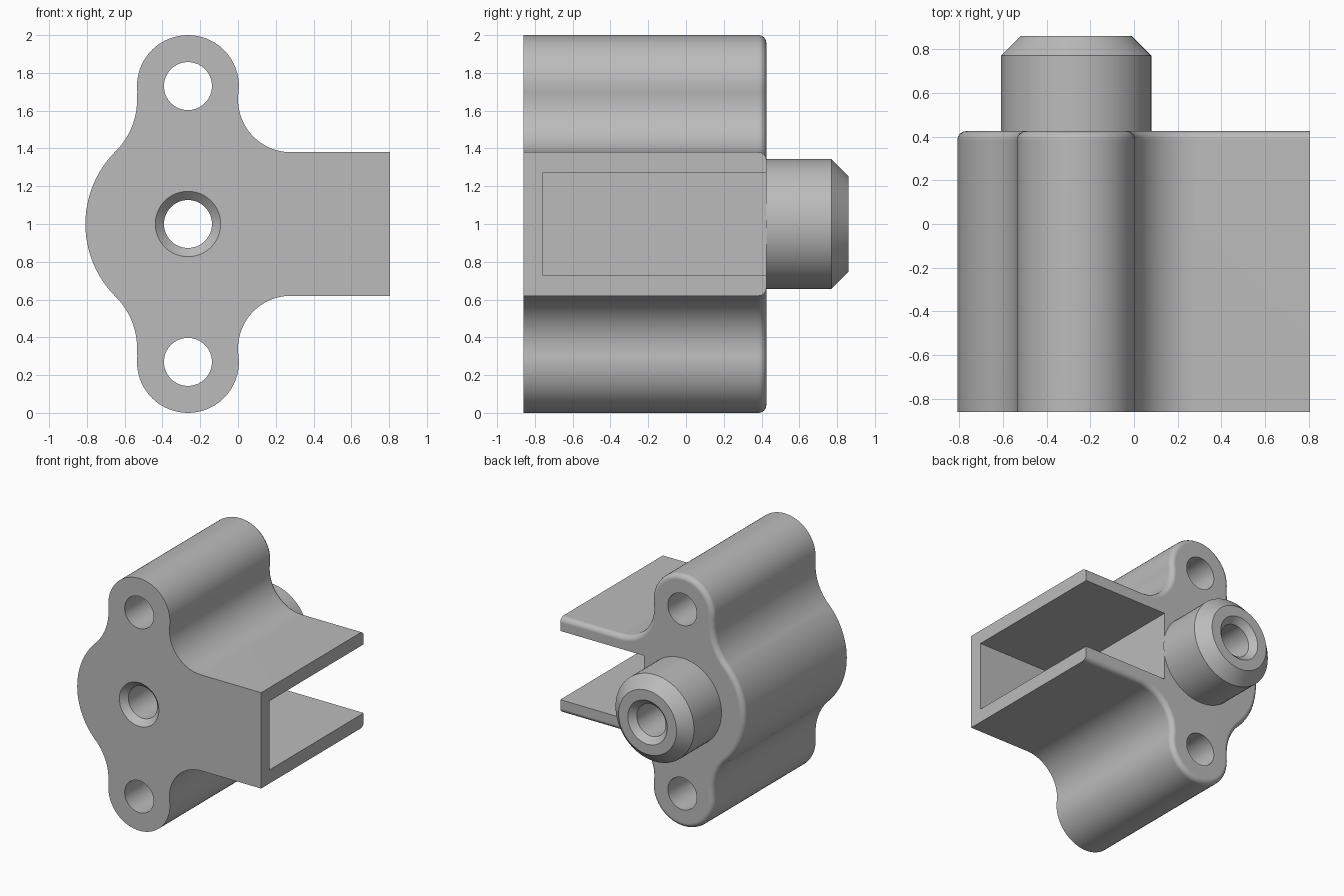
import bpy, bmesh
from math import cos, sin, radians, pi

if "Cube" in bpy.data.objects:
    bpy.data.objects.remove(bpy.data.objects["Cube"], do_unlink=True)

FRONT, BACK, TIP = -0.86, 0.425, 0.86
AXIS_X, MID_Z, LOBE_Z = -0.265, 1.0, 1.73
HOLE_R, RIM_R = 0.127, 0.173

grey = bpy.data.materials.new("plain grey")
grey.use_nodes = True
colour = (0.5, 0.5, 0.5, 1)
grey.diffuse_color = colour
grey.node_tree.nodes["Principled BSDF"].inputs["Base Color"].default_value = colour


def add_object(name, bm):
    bmesh.ops.recalc_face_normals(bm, faces=bm.faces)
    mesh = bpy.data.meshes.new(name)
    bm.to_mesh(mesh)
    bm.free()
    obj = bpy.data.objects.new(name, mesh)
    mesh.materials.append(grey)
    bpy.context.collection.objects.link(obj)
    return obj


def arc(cx, cz, r, a0, a1, n):
    angles = [radians(a0 + (a1 - a0) * i / n) for i in range(n + 1)]
    return [(cx + r * cos(a), cz + r * sin(a)) for a in angles]


def lathe(name, profile, z, closed=False):
    """Spin (radius, y) points around an axis parallel to y."""
    bm = bmesh.new()
    verts = [bm.verts.new((AXIS_X + r, y, z)) for r, y in profile]
    pairs = list(zip(verts, verts[1:]))
    if closed:
        pairs.append((verts[-1], verts[0]))
    edges = [bm.edges.new(p) for p in pairs]
    bmesh.ops.spin(bm, geom=verts + edges, cent=(AXIS_X, 0, z), axis=(0, 1, 0),
                   angle=2 * pi, steps=64)
    bmesh.ops.remove_doubles(bm, verts=bm.verts, dist=1e-4)
    return add_object(name, bm)


def activate(obj):
    bpy.ops.object.select_all(action='DESELECT')
    obj.select_set(True)
    bpy.context.view_layer.objects.active = obj


def cut(obj, cutter):
    mod = obj.modifiers.new("cut", 'BOOLEAN')
    mod.operation, mod.solver, mod.object = 'DIFFERENCE', 'EXACT', cutter
    activate(obj)
    bpy.ops.object.modifier_apply(modifier=mod.name)
    bpy.data.objects.remove(cutter, do_unlink=True)


def smooth(obj):
    activate(obj)
    bpy.ops.object.shade_smooth_by_angle(angle=radians(30))
    mod = obj.modifiers.new("flat face normals", 'WEIGHTED_NORMAL')
    mod.keep_sharp = True
    bpy.ops.object.modifier_apply(modifier=mod.name)


# Upper half of the outline: arm, inner fillet, lobe, outer fillet, rounded side
END_X = 0.805
upper = [(END_X, 1.38)]
upper += arc(0.28, 1.66, 0.28, 270, 175, 16)
upper += arc(AXIS_X, LOBE_Z, 0.27, -6, 187, 36)
upper += arc(-0.925, 1.66, 0.391, 3.5, -44, 10)
upper += arc(AXIS_X, MID_Z, 0.543, 135, 180, 12)
lower = [(x, 2 * MID_Z - z) for x, z in reversed(upper[:-1])]

# Body: extruded outline with a rounded back rim, sharp at the arm's end
bm = bmesh.new()
face = bm.faces.new([bm.verts.new((x, FRONT, z)) for x, z in upper + lower])
extruded = bmesh.ops.extrude_face_region(bm, geom=[face])["geom"]
bmesh.ops.translate(bm, vec=(0, BACK - FRONT, 0),
                    verts=[g for g in extruded if isinstance(g, bmesh.types.BMVert)])
bmesh.ops.recalc_face_normals(bm, faces=bm.faces)
rim = [e for e in bm.edges
       if all(v.co.y > BACK - 0.01 for v in e.verts)
       and any(v.co.x < END_X - 0.01 for v in e.verts)]
bmesh.ops.bevel(bm, geom=rim, offset=0.04, offset_type='OFFSET', segments=4,
                profile=0.5, affect='EDGES')
body = add_object("body", bm)

# Slot through the arm, open at the end and the back
bm = bmesh.new()
bmesh.ops.create_cube(bm, size=1)
lo, hi = (0.07, -0.757, 0.728), (1.0, 0.6, 1.273)
for v in bm.verts:
    v.co = [(a + b) / 2 + c * (b - a) for a, b, c in zip(lo, hi, v.co)]
cut(body, add_object("slot_cutter", bm))

# Bolt holes in both lobes
for z in (LOBE_Z, 2 * MID_Z - LOBE_Z):
    cut(body, lathe("bolt_cutter", [(0, -1), (HOLE_R, -1), (HOLE_R, 1), (0, 1)], z))

# Countersunk bore through the middle
depth = RIM_R - HOLE_R
cut(body, lathe("bore_cutter", [(0, FRONT - 0.02), (RIM_R + 0.02, FRONT - 0.02),
                                (HOLE_R, FRONT + depth), (HOLE_R, 1), (0, 1)], MID_Z))
smooth(body)

# Chamfered hollow boss on the back
boss = lathe("boss", [(HOLE_R, BACK), (0.344, BACK), (0.344, 0.77), (0.254, TIP),
                      (RIM_R, TIP), (HOLE_R, TIP - depth)], MID_Z, closed=True)
smooth(boss)
